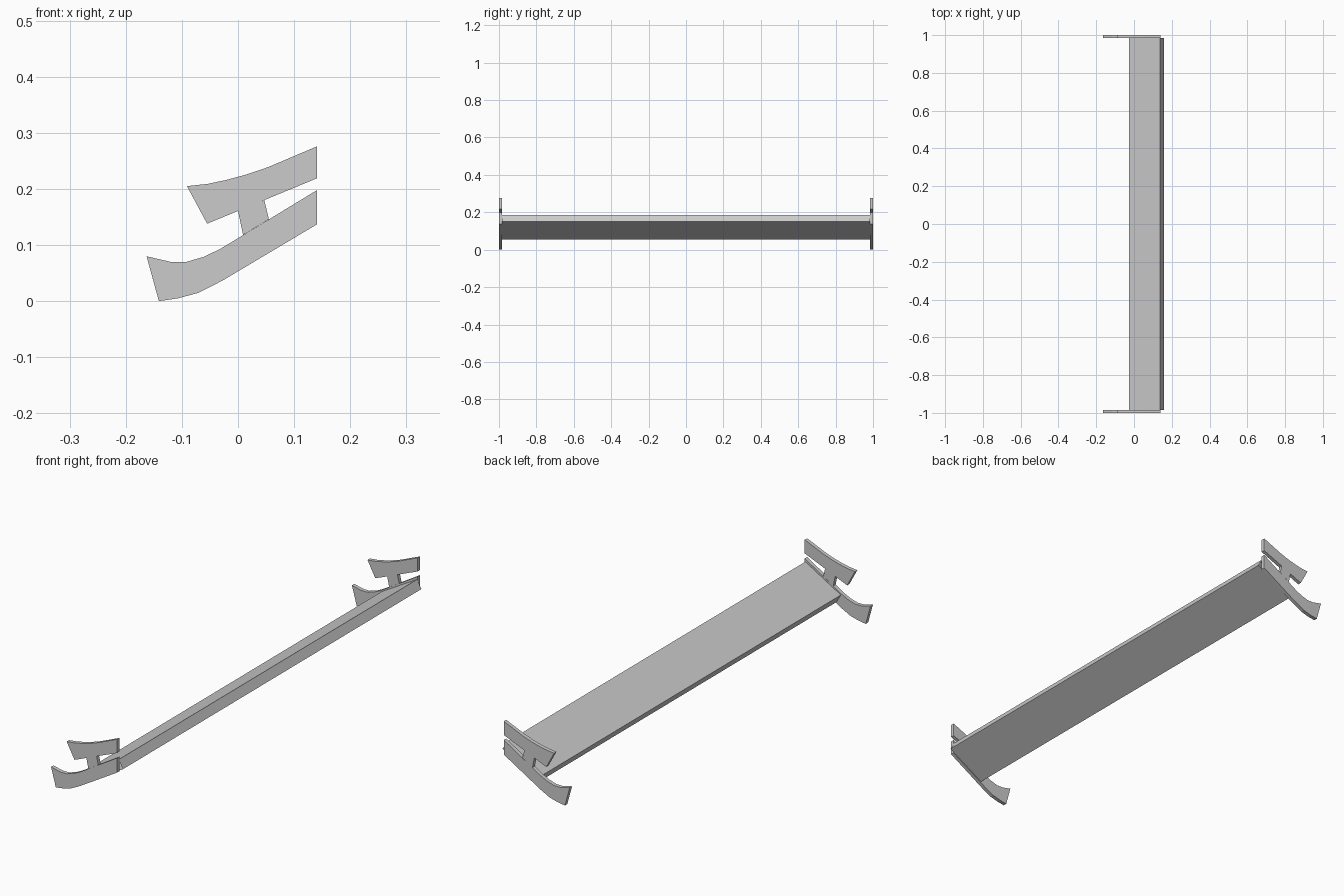
import bpy
import bmesh

cube = bpy.data.objects.get("Cube")
if cube:
    bpy.data.objects.remove(cube, do_unlink=True)

grey = bpy.data.materials.new("light_grey")
grey.use_nodes = True
colour = (0.6, 0.6, 0.6, 1.0)
grey.diffuse_color = colour
grey.node_tree.nodes["Principled BSDF"].inputs["Base Color"].default_value = colour


def extrude_profile(name, profile, y_start, y_end, capped=True):
    """Extrude an (x, z) outline along y; optionally leave its ends open."""
    bm = bmesh.new()
    face = bm.faces.new([bm.verts.new((x, y_start, z)) for x, z in profile])
    result = bmesh.ops.extrude_face_region(bm, geom=[face], use_keep_orig=True)
    moved = [v for v in result["geom"] if isinstance(v, bmesh.types.BMVert)]
    bmesh.ops.translate(bm, verts=moved, vec=(0, y_end - y_start, 0))
    bmesh.ops.recalc_face_normals(bm, faces=bm.faces)
    if not capped:
        caps = [f for f in bm.faces if abs(f.normal.y) > 0.9]
        bmesh.ops.delete(bm, geom=caps, context="FACES_ONLY")
    mesh = bpy.data.meshes.new(name)
    bm.to_mesh(mesh)
    bm.free()
    mesh.materials.append(grey)
    obj = bpy.data.objects.new(name, mesh)
    bpy.context.collection.objects.link(obj)
    return obj


# Outlines of the end plate parts
lower_fin = [
    (-0.163, 0.08), (-0.12, 0.07), (-0.092, 0.07), (-0.061, 0.079),
    (-0.03, 0.094), (0.141, 0.198), (0.141, 0.137), (-0.027, 0.037),
    (-0.07, 0.015), (-0.107, 0.005), (-0.141, 0.0),
]
upper_fin = [
    (-0.091, 0.205), (-0.054, 0.209), (-0.021, 0.216), (0.016, 0.226),
    (0.054, 0.239), (0.141, 0.276), (0.141, 0.219), (-0.055, 0.138),
]
link = [(0.0, 0.161), (0.047, 0.18), (0.055, 0.146), (0.009, 0.118)]

# Matching end plates on both ends
for label, side in (("front", -1), ("back", 1)):
    for part, outline in (("lower_fin", lower_fin), ("upper_fin", upper_fin),
                          ("fin_link", link)):
        extrude_profile(f"{label}_{part}", outline, side * 0.984, side)

# Tilted plank between the plates, open where it meets them
plank = [(-0.006, 0.055), (0.158, 0.15), (0.138, 0.185), (-0.026, 0.09)]
extrude_profile("wing_plank", plank, -0.984, 0.984, capped=False)
